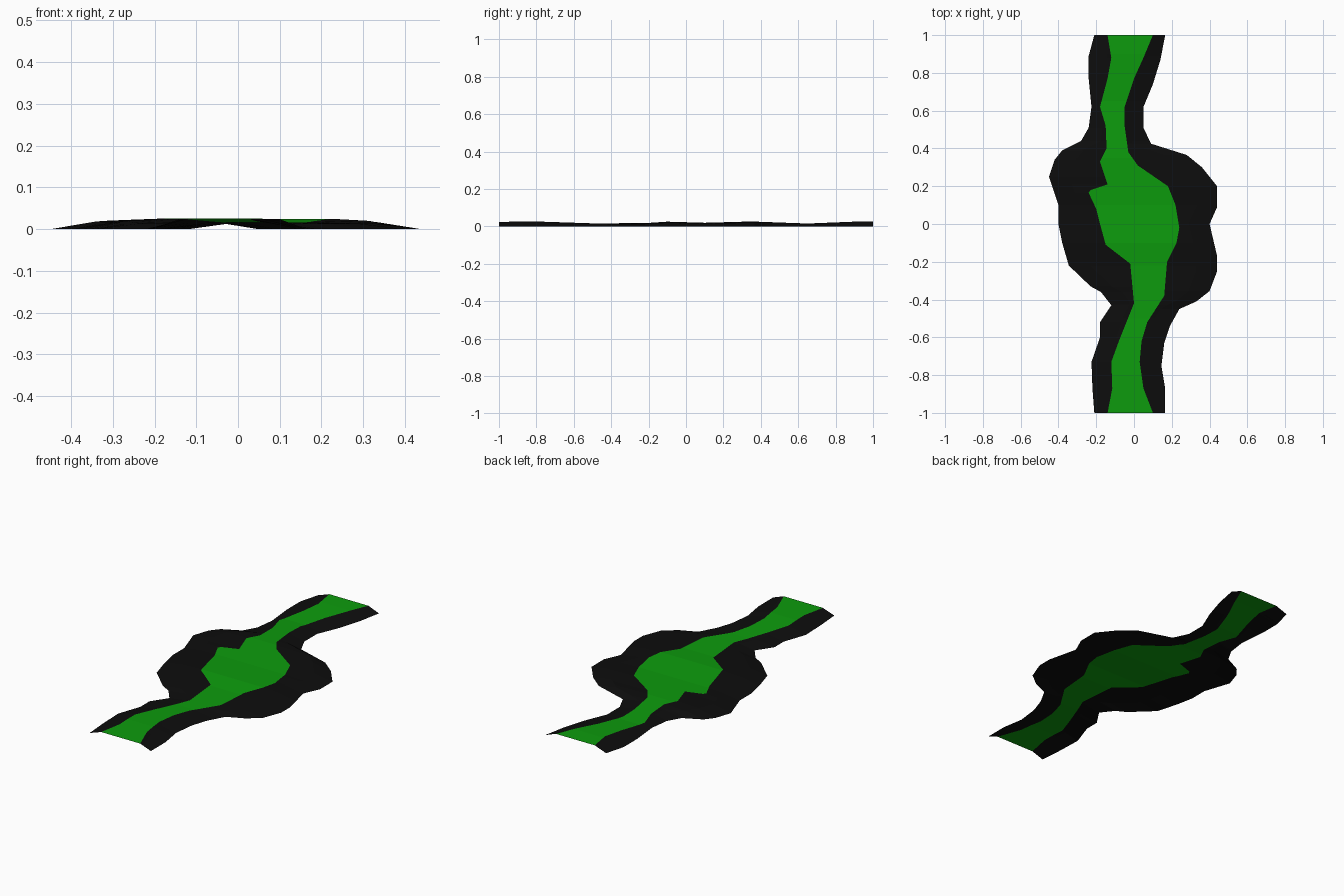
import bpy

cube = bpy.data.objects.get("Cube")
if cube:
    bpy.data.objects.remove(cube, do_unlink=True)


def make_material(name, colour):
    mat = bpy.data.materials.new(name)
    mat.use_nodes = True
    mat.diffuse_color = colour
    bsdf = mat.node_tree.nodes["Principled BSDF"]
    bsdf.inputs["Base Color"].default_value = colour
    bsdf.inputs["Roughness"].default_value = 1.0
    return mat


green = make_material("green", (0.004, 0.33, 0.004, 1))
black = make_material("black", (0.004, 0.004, 0.004, 1))

# Outlines running from front to back, as (y, x)
outer_left = [(-1, -.21), (-.87, -.22), (-.73, -.225), (-.6, -.18), (-.52, -.18),
              (-.43, -.12), (-.36, -.175), (-.33, -.23), (-.22, -.345), (-.1, -.38),
              (0, -.4), (.1, -.4), (.25, -.45), (.34, -.42), (.39, -.38), (.44, -.28),
              (.51, -.24), (.62, -.225), (.77, -.24), (.89, -.24), (1, -.21)]
outer_right = [(-1, .165), (-.87, .165), (-.75, .145), (-.63, .16), (-.54, .19),
               (-.45, .24), (-.41, .33), (-.355, .4), (-.25, .44), (-.17, .44),
               (0, .4), (.09, .44), (.2, .44), (.3, .36), (.365, .28), (.425, .09),
               (.51, .05), (.62, .05), (.74, .1), (.87, .14), (1, .165)]
inner_left = [(-1, -.14), (-.87, -.115), (-.73, -.12), (-.62, -.08), (-.52, -.04),
              (-.42, 0), (-.21, -.02), (-.11, -.15), (0, -.18), (.08, -.2),
              (.165, -.24), (.18, -.23), (.21, -.14), (.33, -.18), (.4, -.145),
              (.52, -.15), (.62, -.18), (.77, -.14), (.88, -.12), (1, -.14)]
inner_right = [(-1, .1), (-.87, .05), (-.73, .03), (-.62, .04), (-.52, .07),
               (-.38, .16), (-.2, .175), (-.1, .225), (-.02, .24), (.1, .22),
               (.2, .18), (.31, .02), (.38, -.03), (.52, -.05), (.62, -.05),
               (.77, 0), (.88, .05), (1, .1)]

# Height of the raised middle along the length, as (y, z)
crest = [(-1, .024), (-.8, .026), (-.5, .016), (-.22, .017), (-.1, .025),
         (.1, .019), (.35, .026), (.65, .015), (.9, .025), (1, .025)]


def sample(line, y):
    """Linear interpolation along an outline."""
    for (y0, v0), (y1, v1) in zip(line, line[1:]):
        if y <= y1:
            return v0 + (v1 - v0) * (y - y0) / (y1 - y0)
    return line[-1][1]


def strip(name, rows, mat):
    """Sheet of quads through rows of points, facing up."""
    width = len(rows[0])
    verts = [p for row in rows for p in row]
    faces = []
    for r in range(len(rows) - 1):
        for c in range(width - 1):
            a = r * width + c
            faces.append((a, a + 1, a + width + 1, a + width))
    mesh = bpy.data.meshes.new(name)
    mesh.from_pydata(verts, [], faces)
    mesh.materials.append(mat)
    mesh.update()
    obj = bpy.data.objects.new(name, mesh)
    bpy.context.collection.objects.link(obj)
    return obj


def bank_row(y, outer, inner):
    """Outer edge on the ground, a shoulder, then the edge of the middle."""
    xo, xi, z = sample(outer, y), sample(inner, y), sample(crest, y)
    width = abs(xi - xo)
    shoulder = xo + (xi - xo) * min(0.11, width * 0.8) / width
    return [(xo, y, 0), (shoulder, y, z * 0.8), (xi, y, z)]


# Every corner of every outline gets its own cross-section
lines = (outer_left, outer_right, inner_left, inner_right, crest)
stations = sorted({y for line in lines for y, value in line})

left_rows = [bank_row(y, outer_left, inner_left) for y in stations]
right_rows = [bank_row(y, outer_right, inner_right)[::-1] for y in stations]
middle_rows = [[a[-1], b[0]] for a, b in zip(left_rows, right_rows)]

# Dark sloping banks on each side of the green ground
strip("left_bank", left_rows, black)
strip("right_bank", right_rows, black)
strip("green_ground", middle_rows, green)
